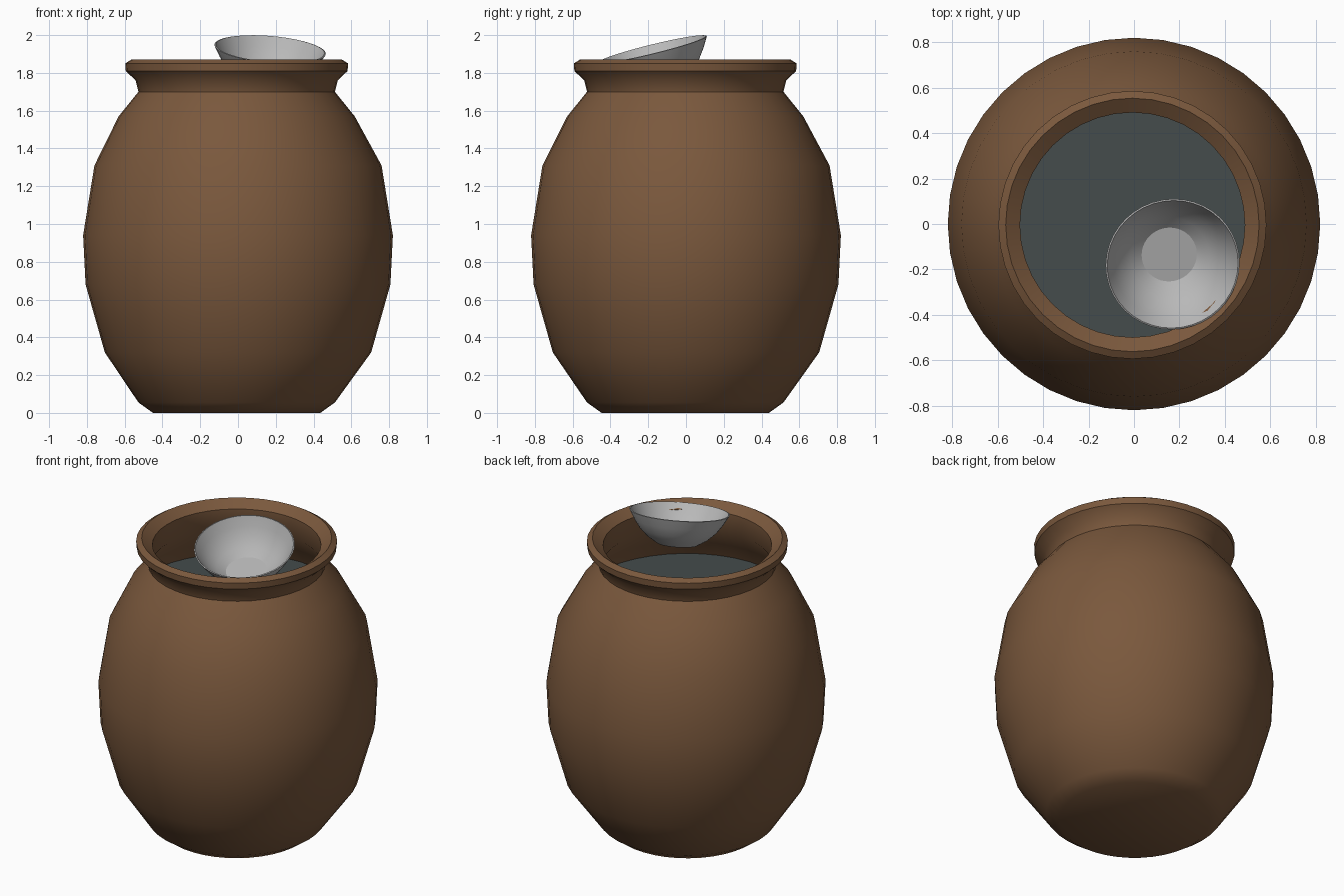
import bpy, bmesh, math
from mathutils import Vector

if "Cube" in bpy.data.objects:
    bpy.data.objects.remove(bpy.data.objects["Cube"])


def material(name, rgb):
    m = bpy.data.materials.new(name)
    m.diffuse_color = (*rgb, 1.0)
    m.use_nodes = True
    m.node_tree.nodes["Principled BSDF"].inputs["Base Color"].default_value = m.diffuse_color
    return m


clay = material("brown_clay", (0.195, 0.098, 0.046))
metal = material("grey_metal", (0.48, 0.48, 0.48))
liquid = material("dark_water", (0.058, 0.072, 0.072))


def lathe(name, profile, mat, sides, angle=40):
    """Spin a (radius, z) profile round z; radius 0 closes to a single point."""
    bm = bmesh.new()
    rings = []
    for r, z in profile:
        if r == 0:
            rings.append([bm.verts.new((0, 0, z))])
        else:
            rings.append([bm.verts.new((r * math.cos(2 * math.pi * i / sides),
                                        r * math.sin(2 * math.pi * i / sides), z))
                          for i in range(sides)])
    for a, b in zip(rings, rings[1:]):
        for i in range(sides):
            j = (i + 1) % sides
            if len(a) == 1:
                bm.faces.new((a[0], b[j], b[i]))
            elif len(b) == 1:
                bm.faces.new((a[i], a[j], b[0]))
            else:
                bm.faces.new((a[i], a[j], b[j], b[i]))
    mesh = bpy.data.meshes.new(name)
    bm.to_mesh(mesh)
    bm.free()
    mesh.materials.append(mat)
    ob = bpy.data.objects.new(name, mesh)
    bpy.context.collection.objects.link(ob)
    bpy.ops.object.select_all(action='DESELECT')
    ob.select_set(True)
    bpy.context.view_layer.objects.active = ob
    bpy.ops.object.shade_smooth_by_angle(angle=math.radians(angle))
    return ob


# Jar: outside from the base up, over the rim, then down the inside
jar = lathe("jar", [
    (0, 0), (0.443, 0), (0.52, 0.055), (0.705, 0.32), (0.807, 0.68),
    (0.82, 0.94), (0.76, 1.31), (0.625, 1.57), (0.52, 1.70),
    (0.535, 1.76), (0.587, 1.81), (0.59, 1.85), (0.558, 1.87),
    (0.495, 1.825), (0.495, 1.70), (0.59, 1.57), (0.72, 1.31),
    (0.78, 0.94), (0.77, 0.68), (0.67, 0.32), (0.48, 0.08), (0, 0.06)],
    clay, 40)
# rim and foot sit very slightly off the body's axis
for v in jar.data.vertices:
    if v.co.z > 1.5 or v.co.z < 0.1:
        v.co.x -= 0.007
        v.co.y -= 0.004

# Water surface inside the jar
lathe("water", [(0.648, 1.47), (0, 1.47)], liquid, 40)

# Tilted dipping bowl resting in the mouth (rim centre is its origin)
bowl = lathe("bowl", [
    (0, -0.19), (0.122, -0.19), (0.18, -0.153), (0.228, -0.108), (0.265, -0.055),
    (0.296, 0), (0.289, 0.002), (0.258, -0.053), (0.221, -0.104),
    (0.174, -0.147), (0.122, -0.18), (0, -0.18)], metal, 40, 28)
bowl.rotation_mode = 'QUATERNION'
bowl.rotation_quaternion = Vector((0, 0, 1)).rotation_difference(Vector((0.085, -0.245, 1)))
bowl.location = (0.17, -0.177, 1.925)
